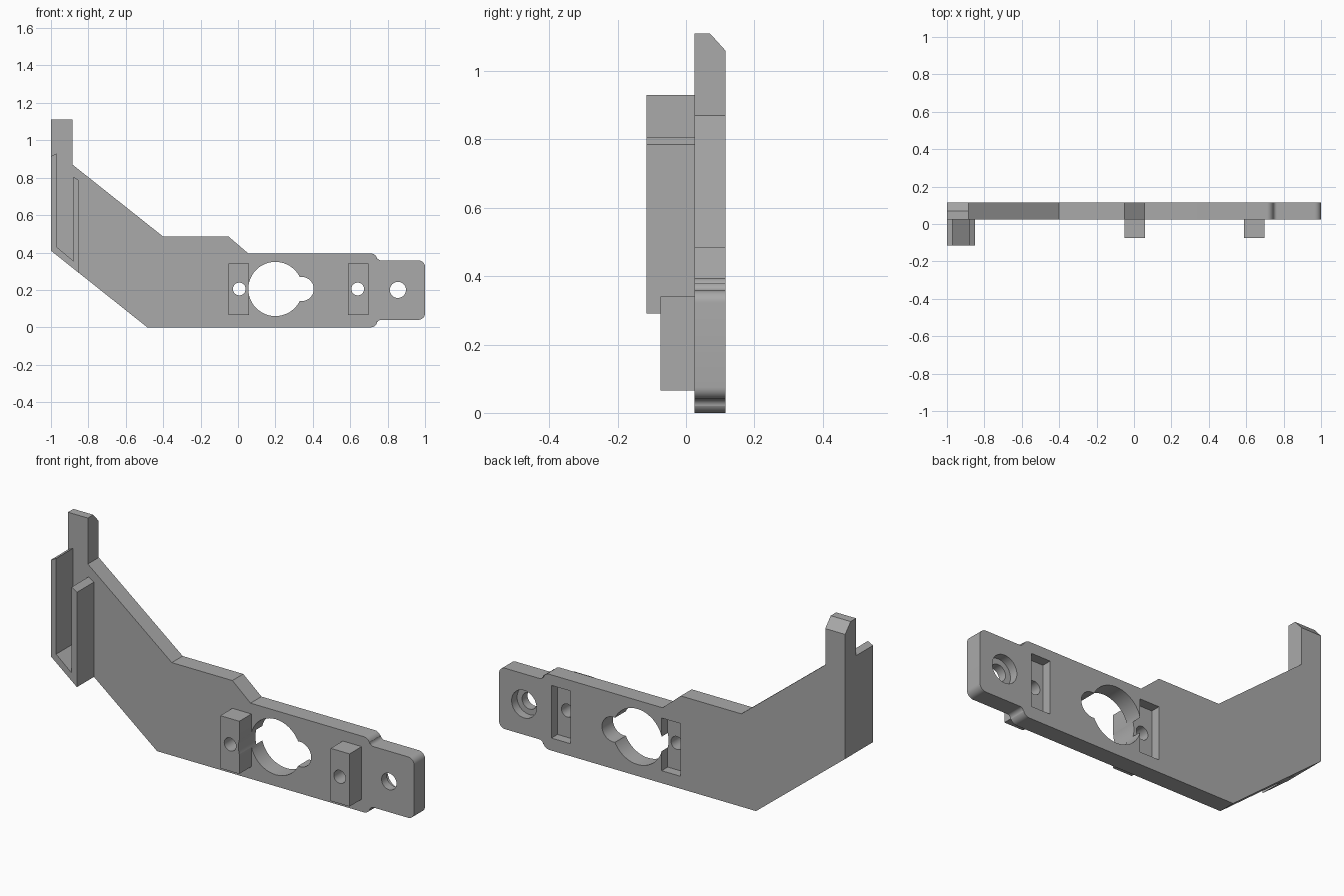
import bpy, bmesh, math

cube = bpy.data.objects.get("Cube")
if cube:
    bpy.data.objects.remove(cube)

grey = bpy.data.materials.new("plain_grey")
grey.use_nodes = True
colour = (0.4, 0.4, 0.4, 1)
grey.diffuse_color = colour
grey.node_tree.nodes["Principled BSDF"].inputs["Base Color"].default_value = colour

FRONT, BACK = 0.025, 0.115   # faces of the plate
MID = 0.205                  # height of the hole line


def extrude(name, outline, y0, y1):
    """Solid from an (x, z) outline, extruded along y."""
    bm = bmesh.new()
    face = bm.faces.new([bm.verts.new((x, y0, z)) for x, z in outline])
    new = bmesh.ops.extrude_face_region(bm, geom=[face])["geom"]
    bmesh.ops.translate(bm, vec=(0, y1 - y0, 0),
                        verts=[v for v in new if isinstance(v, bmesh.types.BMVert)])
    bmesh.ops.recalc_face_normals(bm, faces=bm.faces)
    mesh = bpy.data.meshes.new(name)
    bm.to_mesh(mesh)
    bm.free()
    mesh.materials.append(grey)
    ob = bpy.data.objects.new(name, mesh)
    bpy.context.collection.objects.link(ob)
    return ob


def rect(x0, x1, z0, z1):
    return [(x0, z0), (x1, z0), (x1, z1), (x0, z1)]


def arc(x, z, r, start, end, n=8):
    steps = [math.radians(start + (end - start) * i / n) for i in range(n + 1)]
    return [(x + r * math.cos(a), z + r * math.sin(a)) for a in steps]


def circle(x, z, r, n=48):
    return arc(x, z, r, 0, 360, n)[:-1]


def combine(target, tool, operation):
    mod = target.modifiers.new(operation, "BOOLEAN")
    mod.operation, mod.solver, mod.object = operation, "EXACT", tool
    bpy.context.view_layer.objects.active = target
    bpy.ops.object.modifier_apply(modifier=mod.name)
    bpy.data.objects.remove(tool)


def cut(target, outline, y0=-0.3, y1=0.3):
    combine(target, extrude("cutter", outline, y0, y1), "DIFFERENCE")


# Main plate with rounded shoulders and end tab
outline = [(-1, 0.41), (-0.485, 0)]
outline += arc(0.71, 0.035, 0.035, -90, 0)
outline += arc(0.765, 0.02, 0.02, 180, 90)
outline += arc(0.965, 0.075, 0.035, -90, 0)
outline += arc(0.965, 0.323, 0.035, 0, 90)
outline += arc(0.765, 0.378, 0.02, 270, 180)
outline += arc(0.71, 0.36, 0.035, 0, 90)
outline += [(0.055, 0.395), (-0.05, 0.485), (-0.4, 0.485),
            (-0.885, 0.87), (-0.885, 1.11), (-1, 1.11)]
bracket = extrude("bracket_plate", outline, FRONT, BACK)

# Sloped back edge at the top of the upright
bevel_cutter = extrude("cutter", rect(-1.1, -0.8, 1.0, 1.2), 0.07, 0.2)
for v in bevel_cutter.data.vertices:
    if v.co.z < 1.1:
        v.co.z = 1.11 if v.co.y < 0.1 else 0.966
combine(bracket, bevel_cutter, "DIFFERENCE")

# Mounting blocks, with matching pockets in the back
for x0, x1 in ((-0.05, 0.06), (0.588, 0.697)):
    block = rect(x0, x1, 0.065, 0.34)
    combine(bracket, extrude("mounting_block", block, -0.075, 0.04), "UNION")
    cut(bracket, block, BACK - 0.05, 0.3)

# Open-topped channel beside the upright
channel = [(-1, 0.41), (-0.85, 0.29), (-0.85, 0.785), (-0.88, 0.805),
           (-0.88, 0.355), (-0.97, 0.43), (-0.97, 0.93), (-1, 0.915)]
combine(bracket, extrude("channel", channel, -0.115, FRONT + 0.02), "UNION")

# Keyhole opening, screw holes and the counterbore in the end tab
for x, r in ((0.2, 0.145), (0.34, 0.065), (0.007, 0.034), (0.64, 0.034), (0.855, 0.043)):
    cut(bracket, circle(x, MID if x < 0.8 else 0.2, r))
cut(bracket, circle(0.855, 0.2, 0.072), BACK - 0.045, 0.3)

# Smooth rounds, sharp edges
bpy.ops.object.select_all(action="DESELECT")
bracket.select_set(True)
bpy.context.view_layer.objects.active = bracket
bpy.ops.object.shade_smooth_by_angle(angle=math.radians(25))
